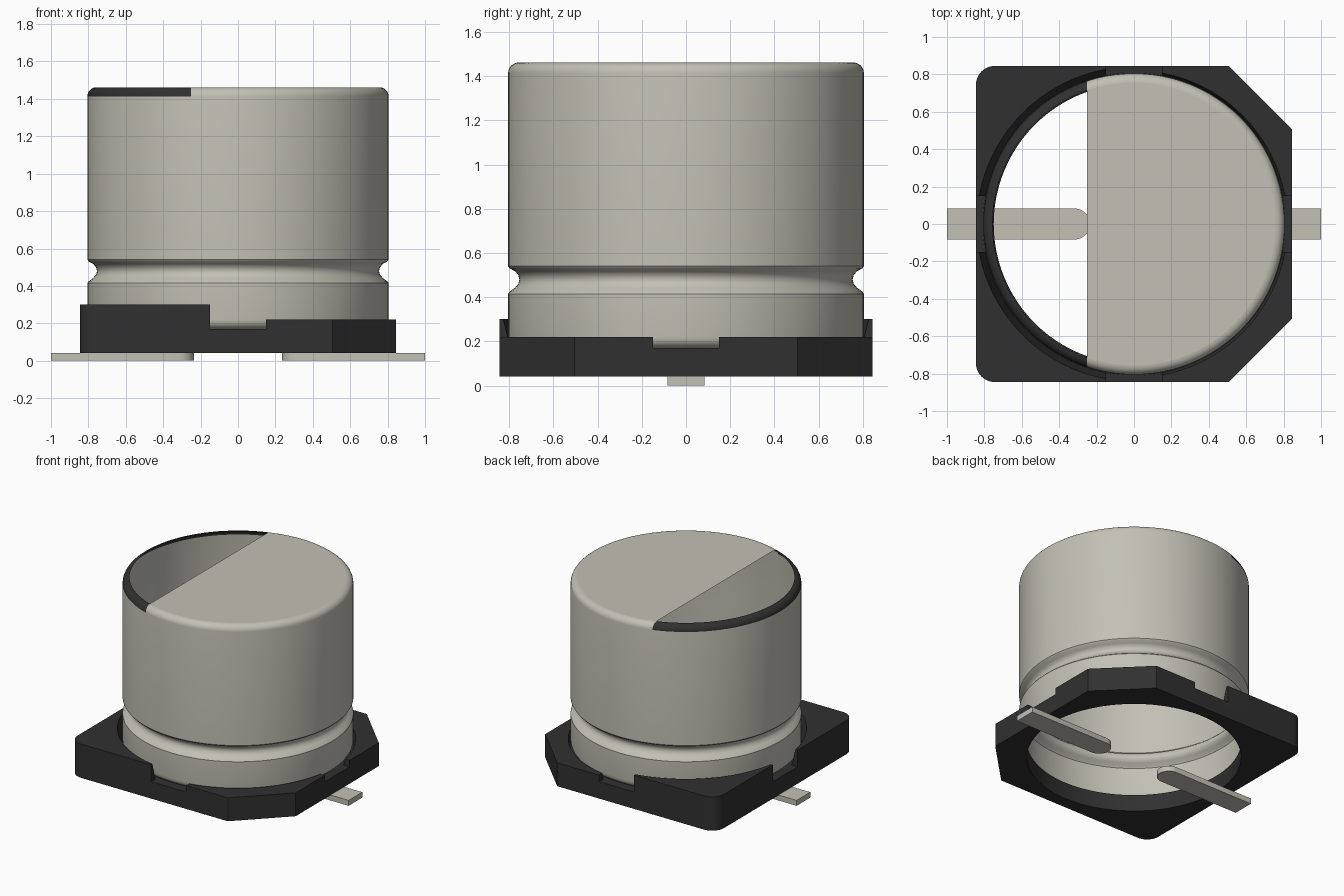
import bpy, bmesh
from math import cos, sin, pi, radians

cube = bpy.data.objects.get("Cube")
if cube:
    bpy.data.objects.remove(cube)


def material(name, rgb):
    m = bpy.data.materials.new(name)
    m.use_nodes = True
    m.diffuse_color = (*rgb, 1)
    m.node_tree.nodes["Principled BSDF"].inputs["Base Color"].default_value = (*rgb, 1)
    return m


METAL = material("warm grey metal", (0.54, 0.53, 0.46))
BLACK = material("black plastic", (0.03, 0.03, 0.03))


def finish(name, bm, mats, smooth=True):
    mesh = bpy.data.meshes.new(name)
    bm.to_mesh(mesh)
    bm.free()
    obj = bpy.data.objects.new(name, mesh)
    bpy.context.collection.objects.link(obj)
    for m in mats:
        mesh.materials.append(m)
    if smooth:
        shade(obj)
    return obj


def shade(obj):
    bpy.ops.object.select_all(action="DESELECT")
    obj.select_set(True)
    bpy.context.view_layer.objects.active = obj
    bpy.ops.object.shade_smooth_by_angle(angle=radians(30))


def arc(cx, cy, r, start, end, steps):
    angles = [radians(start + (end - start) * i / steps) for i in range(steps + 1)]
    return [(cx + r * cos(a), cy + r * sin(a)) for a in angles]


def prism(name, outline, z0, z1, mat, smooth=True):
    bm = bmesh.new()
    face = bm.faces.new([bm.verts.new((x, y, z0)) for x, y in outline])
    top = bmesh.ops.extrude_face_region(bm, geom=[face])["geom"]
    bmesh.ops.translate(bm, vec=(0, 0, z1 - z0),
                        verts=[v for v in top if isinstance(v, bmesh.types.BMVert)])
    bmesh.ops.recalc_face_normals(bm, faces=bm.faces)
    return finish(name, bm, [mat], smooth)


def lathe(profile, segments):
    """Revolve (radius, z) points; returns the bmesh and the last ring."""
    bm = bmesh.new()
    rings = [[bm.verts.new((r * cos(2 * pi * i / segments), r * sin(2 * pi * i / segments), z))
              for i in range(segments)] for r, z in profile]
    for low, high in zip(rings, rings[1:]):
        for i in range(segments):
            j = (i + 1) % segments
            bm.faces.new((low[i], low[j], high[j], high[i]))
    return bm, rings


def cut(obj, cutter):
    mod = obj.modifiers.new("cut", "BOOLEAN")
    mod.operation = "DIFFERENCE"
    mod.solver = "EXACT"
    mod.object = cutter
    bpy.context.view_layer.objects.active = obj
    bpy.ops.object.modifier_apply(modifier=mod.name)
    bpy.data.objects.remove(cutter)


def box_cut(obj, x0, x1, y0, y1, z0):
    cut(obj, prism("cutter", [(x0, y0), (x1, y0), (x1, y1), (x0, y1)], z0, 1, BLACK, False))


# Base: two chamfered and two rounded corners, taller on one side
H, C, R = 0.845, 0.505, 0.1
outline = [(C, -H), (H, -C), (H, C), (C, H)]
outline += arc(R - H, H - R, R, 90, 180, 8) + arc(R - H, R - H, R, 180, 270, 8)
base = prism("base", outline, 0.04, 0.3, BLACK, False)
box_cut(base, -0.15, 1, -1, 1, 0.22)

# Through hole with a flared seat for the can
bm, rings = lathe([(0.75, 0), (0.75, 0.168), (0.808, 0.168), (0.841, 0.3), (0.841, 0.4)], 96)
bm.faces.new(rings[0][::-1])
bm.faces.new(rings[-1])
cut(base, finish("cutter", bm, [BLACK], False))

# Notches in the middle of all four sides
box_cut(base, -0.15, 0.15, -1, 1, 0.17)
box_cut(base, -1, 1, -0.15, 0.15, 0.17)
shade(base)

# Can: open-bottomed shell with a crimped groove and rounded rim
RAD, TOP, F, SPLIT = 0.805, 1.462, 0.048, -0.25
profile = arc(RAD - F, 0.17 + F, F, -90, 0, 5)
profile += [(RAD, 0.415), (0.798, 0.425), (0.775, 0.442), (0.759, 0.46), (0.754, 0.48),
            (0.759, 0.5), (0.775, 0.518), (0.798, 0.53), (RAD, 0.54)]
profile += arc(RAD - F, TOP - F, F, 0, 90, 6)
bm, rings = lathe(profile, 96)
bm.faces.new(rings[-1])

# Split rim and lid; the marked side has a black rim and no lid
upper = [f for f in bm.faces if f.calc_center_median().z > TOP - F]
geom = upper + list({e for f in upper for e in f.edges}) + list({v for f in upper for v in f.verts})
bmesh.ops.bisect_plane(bm, geom=geom, dist=1e-5, plane_co=(SPLIT, 0, 0), plane_no=(1, 0, 0))
bm.normal_update()
for f in list(bm.faces):
    c = f.calc_center_median()
    lid = len(f.verts) > 20
    if lid:
        for e in f.edges:
            e.smooth = False
    if c.z > TOP - F and c.x < SPLIT:
        if lid:
            bm.faces.remove(f)
        else:
            f.material_index = 1
finish("can", bm, [METAL, BLACK])

# Flat leads with rounded inner ends
W = 0.083
for side, name in ((1, "left_lead"), (-1, "right_lead")):
    shape = [(1, W)] + arc(0.235 + W, 0, W, 90, 270, 14) + [(1, -W)]
    prism(name, [(side * x, y) for x, y in shape], 0, 0.042, METAL)
